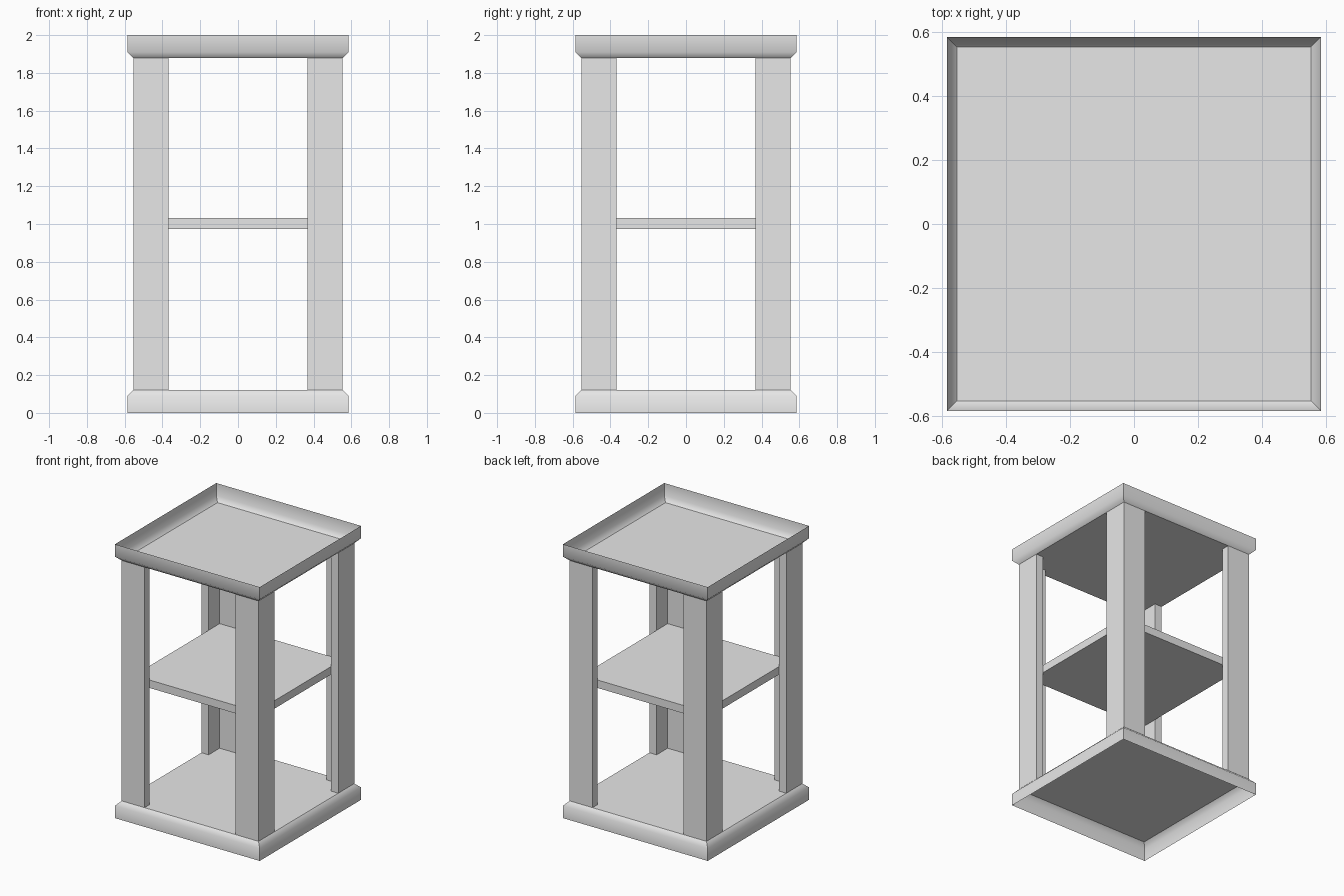
import bpy
import bmesh
from mathutils import Matrix

cube = bpy.data.objects.get("Cube")
if cube:
    bpy.data.objects.remove(cube, do_unlink=True)

HEIGHT = 2.0
OUTER = 0.585        # half width of the tray rims
BEVEL = 0.032        # slanted band of each tray
TRAY = 0.122         # tray depth
FRAME = OUTER - BEVEL  # half width across the legs
LEG = 0.185          # width of each leg flange
THICK = 0.058        # thickness of legs and shelf
INNER = FRAME - THICK

grey = bpy.data.materials.new("light grey")
grey.use_nodes = True
grey.diffuse_color = (0.8, 0.8, 0.8, 1)
grey.node_tree.nodes["Principled BSDF"].inputs["Base Color"].default_value = (0.8, 0.8, 0.8, 1)


def finish(bm, name):
    mesh = bpy.data.meshes.new(name)
    bm.to_mesh(mesh)
    bm.free()
    mesh.materials.append(grey)
    obj = bpy.data.objects.new(name, mesh)
    bpy.context.collection.objects.link(obj)
    return obj


def square(bm, half, z):
    return [bm.verts.new((x * half, y * half, z))
            for x, y in ((-1, -1), (1, -1), (1, 1), (-1, 1))]


def prism(name, outline, z0, z1):
    bm = bmesh.new()
    base = bm.faces.new([bm.verts.new((x, y, z0)) for x, y in outline])
    top = bmesh.ops.extrude_face_region(bm, geom=[base])["geom"]
    bmesh.ops.translate(bm, vec=(0, 0, z1 - z0),
                        verts=[v for v in top if isinstance(v, bmesh.types.BMVert)])
    bmesh.ops.recalc_face_normals(bm, faces=bm.faces)
    return finish(bm, name)


def tray(name, flip):
    """Thin open tray: straight rim, slanted band, flat panel."""
    bm = bmesh.new()
    rings = [square(bm, OUTER, 0), square(bm, OUTER, TRAY - BEVEL), square(bm, FRAME, TRAY)]
    for low, high in zip(rings, rings[1:]):
        for i in range(4):
            j = (i + 1) % 4
            bm.faces.new((low[i], low[j], high[j], high[i])).smooth = True
    panel = bm.faces.new(rings[-1])
    # Crisp panel border and mitred corners, soft band between
    for edge in bm.edges:
        a, b = edge.verts
        if abs(a.co.z - b.co.z) > 0.001 or panel in edge.link_faces:
            edge.smooth = False
    if flip:
        bmesh.ops.transform(bm, matrix=Matrix.Translation((0, 0, HEIGHT)) @ Matrix.Diagonal((1, 1, -1, 1)),
                            verts=bm.verts)
        bmesh.ops.reverse_faces(bm, faces=bm.faces)
    return finish(bm, name)


# Base (opens downward) and top tray (opens upward)
tray("base_tray", False)
tray("top_tray", True)

# Four angle-section legs
edge = FRAME - LEG
section = [(FRAME, FRAME), (edge, FRAME), (edge, INNER),
           (INNER, INNER), (INNER, edge), (FRAME, edge)]
for side, sx in (("left", 1), ("right", -1)):
    for end, sy in (("front", -1), ("back", 1)):
        prism(f"{end}_{side}_leg", [(x * sx, y * sy) for x, y in section], TRAY, HEIGHT - TRAY)

# Middle shelf held between the legs
prism("middle_shelf", [(-INNER, -INNER), (INNER, -INNER), (INNER, INNER), (-INNER, INNER)],
      1.003 - THICK / 2, 1.003 + THICK / 2)
